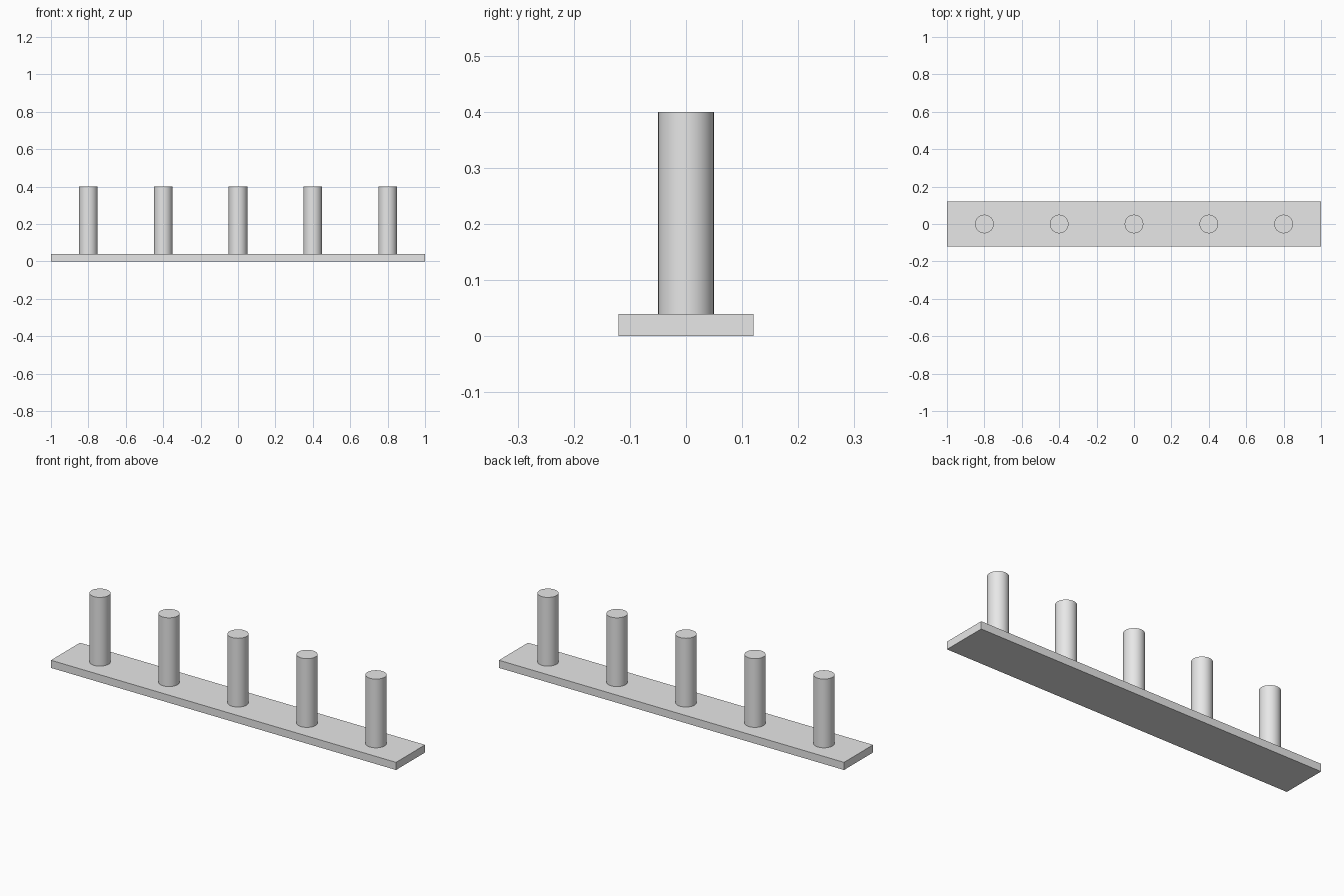
import bpy
import math

cube = bpy.data.objects.get("Cube")
if cube:
    bpy.data.objects.remove(cube, do_unlink=True)

# Single plain grey finish
grey = bpy.data.materials.new("light_grey")
grey.use_nodes = True
colour = (0.8, 0.8, 0.8, 1.0)
grey.diffuse_color = colour
grey.node_tree.nodes["Principled BSDF"].inputs["Base Color"].default_value = colour

LENGTH, DEPTH, BASE_H = 2.0, 0.24, 0.04
PEG_R, PEG_TOP, PEG_COUNT, SPACING = 0.05, 0.4, 5, 0.4


def finish(name):
    obj = bpy.context.object
    obj.name = name
    obj.data.materials.append(grey)
    return obj


# Flat base board
bpy.ops.mesh.primitive_cube_add(size=1, location=(0, 0, BASE_H / 2))
board = finish("base_board")
board.scale = (LENGTH, DEPTH, BASE_H)
bpy.ops.object.transform_apply(location=False, rotation=False, scale=True)

# Row of evenly spaced round pegs standing on the board
for i in range(PEG_COUNT):
    x = (i - (PEG_COUNT - 1) / 2) * SPACING
    bpy.ops.mesh.primitive_cylinder_add(
        vertices=32, radius=PEG_R, depth=PEG_TOP - BASE_H,
        location=(x, 0, (PEG_TOP + BASE_H) / 2))
    finish(f"peg_{i + 1}")
    bpy.ops.object.shade_smooth_by_angle(angle=math.radians(30))
